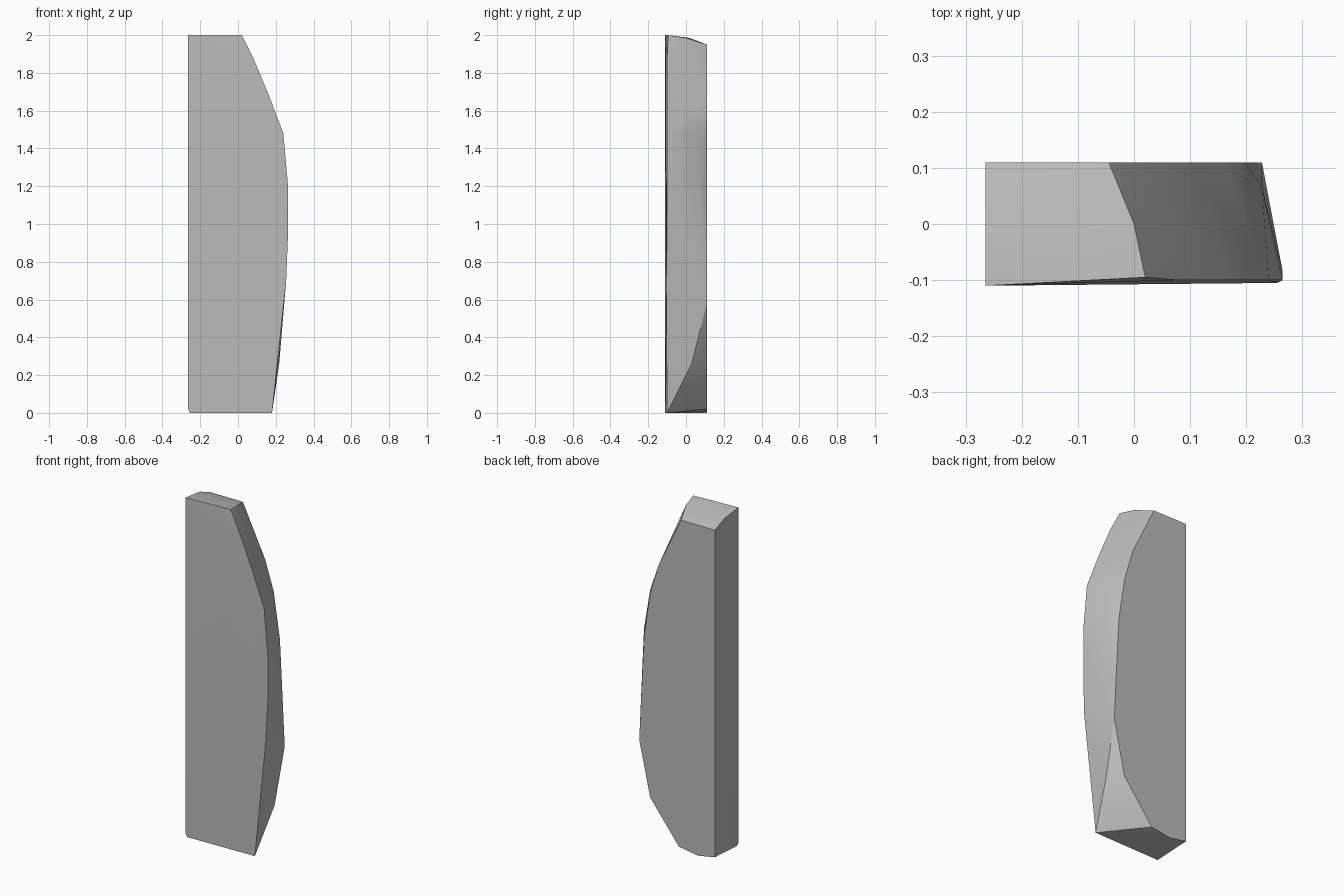
import bpy, bmesh, math

cube = bpy.data.objects.get("Cube")
if cube:
    bpy.data.objects.remove(cube, do_unlink=True)

# Plain grey stone
stone = bpy.data.materials.new("plain grey")
stone.use_nodes = True
GREY = (0.5, 0.5, 0.5, 1)
stone.diffuse_color = GREY
stone.node_tree.nodes["Principled BSDF"].inputs["Base Color"].default_value = GREY

# Front face outline (x, y, z): straight left edge, bowed right edge
front = [(-.265, -.11, .02), (-.265, -.11, 2), (.02, -.095, 2), (.08, -.1, 1.88),
         (.16, -.1, 1.69), (.24, -.1, 1.48), (.265, -.1, 1.2), (.265, -.1, .95),
         (.255, -.105, .7), (.18, -.1, 0), (-.255, -.11, 0)]
# Back face outline (x, z), narrower at the top and foot
back = [(-.265, .02), (-.265, 1.95), (-.045, 1.95), (.1, 1.65), (.157, 1.46),
        (.197, 1.2), (.228, .58), (.157, .26), (-.03, .02), (-.155, 0)]
# Ridge points on the chipped side between the two faces
ridge = [(0, 0, 1.985), (-.265, .02, 1.985), (.165, .098, 1.48), (.228, .066, 1.22),
         (.218, .03, .26), (.265, -.085, 1.1)]

# Chipped slab: the hull around the two outlines and the ridge
bm = bmesh.new()
for p in front + [(x, .11, z) for x, z in back] + ridge:
    bm.verts.new(p)
hull = bmesh.ops.convex_hull(bm, input=bm.verts)
loose = [v for v in bm.verts if not v.link_faces]
bmesh.ops.delete(bm, geom=loose, context='VERTS')
bmesh.ops.dissolve_limit(bm, angle_limit=math.radians(1), verts=bm.verts, edges=bm.edges)
bmesh.ops.recalc_face_normals(bm, faces=bm.faces)

mesh = bpy.data.meshes.new("stone_slab")
bm.to_mesh(mesh)
bm.free()
mesh.materials.append(stone)
slab = bpy.data.objects.new("stone_slab", mesh)
bpy.context.collection.objects.link(slab)

# Soft curved facets with crisp main edges
bpy.context.view_layer.objects.active = slab
slab.select_set(True)
bpy.ops.object.shade_smooth_by_angle(angle=math.radians(30))
